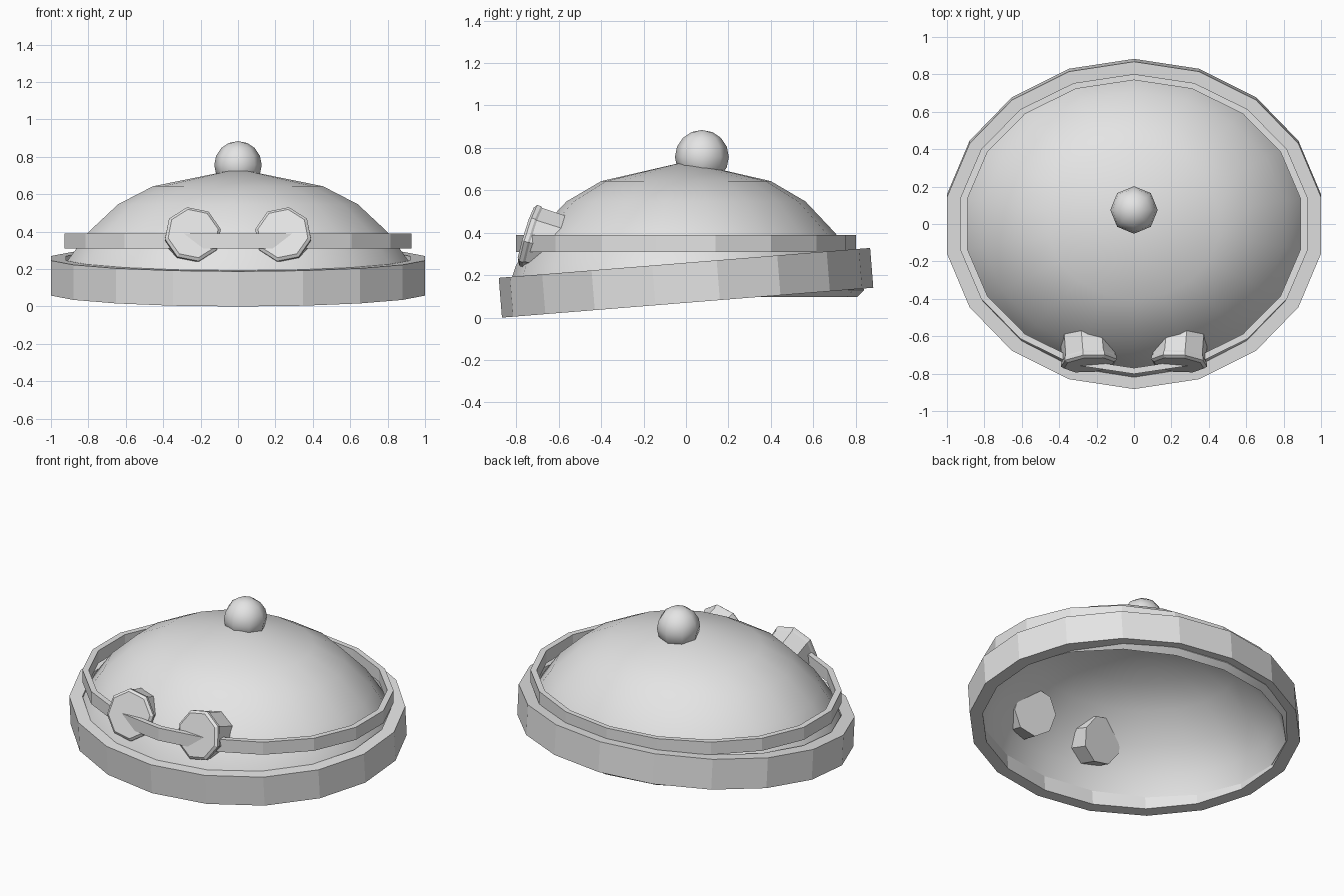
import bpy, bmesh, math
from mathutils import Matrix, Vector

if "Cube" in bpy.data.objects:
    bpy.data.objects.remove(bpy.data.objects["Cube"])

SIDES = 18
Y_SCALE = 0.867

grey = bpy.data.materials.new("light grey")
grey.diffuse_color = (0.78, 0.78, 0.78, 1)
grey.use_nodes = True
grey.node_tree.nodes["Principled BSDF"].inputs["Base Color"].default_value = grey.diffuse_color


def finish(bm, name, smooth=False):
    bmesh.ops.remove_doubles(bm, verts=bm.verts, dist=1e-5)
    bmesh.ops.recalc_face_normals(bm, faces=bm.faces)
    mesh = bpy.data.meshes.new(name)
    bm.to_mesh(mesh)
    bm.free()
    mesh.materials.append(grey)
    for p in mesh.polygons:
        p.use_smooth = smooth
    if smooth:
        mesh.set_sharp_from_angle(angle=math.radians(50))
    obj = bpy.data.objects.new(name, mesh)
    bpy.context.collection.objects.link(obj)
    return obj


def lathe(name, profile, sides, closed=False, start=math.pi / 2, sy=1.0,
          matrix=Matrix(), smooth=False):
    """Spin (radius, height) points about z, then squash y and place."""
    bm = bmesh.new()
    rings = []
    for r, z in profile:
        ring = []
        for i in range(sides):
            a = start + 2 * math.pi * i / sides
            ring.append(bm.verts.new((r * math.cos(a), sy * r * math.sin(a), z)))
        rings.append(ring)
    pairs = list(zip(rings, rings[1:]))
    if closed:
        pairs.append((rings[-1], rings[0]))
    for a, b in pairs:
        for i in range(sides):
            j = (i + 1) % sides
            bm.faces.new((a[i], a[j], b[j], b[i]))
    bmesh.ops.transform(bm, matrix=matrix, verts=bm.verts)
    # collapse points on the axis and drop degenerate faces
    bmesh.ops.dissolve_degenerate(bm, dist=1e-5, edges=bm.edges)
    return finish(bm, name, smooth)


# Cap shell with thickness: outer skin, rim, inner skin
lathe("dome", [(0, 0.735), (0.461, 0.643), (0.65, 0.547), (0.815, 0.395),
               (0.925, 0.245), (0.968, 0.13), (0.932, 0.097),
               (0.892, 0.222), (0.785, 0.365), (0.628, 0.512),
               (0.449, 0.605), (0, 0.697)],
      SIDES, sy=Y_SCALE, smooth=True)

# Thick brim, tipped down at the front
tilt = Matrix.Translation((0, 0, 0.166)) @ Matrix.Rotation(math.radians(4.6), 4, 'X')
lathe("brim_band", [(1.015, -0.096), (1.015, 0.092), (0.935, 0.092), (0.935, -0.096)],
      SIDES, closed=True, sy=0.865, matrix=tilt)

# Level goggle strap around the dome
lathe("goggle_strap", [(0.943, 0.31), (0.943, 0.39), (0.905, 0.39), (0.905, 0.31)],
      SIDES, closed=True, sy=0.85)

# Goggles: octagonal cups with a chamfered rim, turned slightly inward
for side, s in (("left", -1), ("right", 1)):
    front = Vector((-0.08 * s, -0.957, 0.29)).normalized()
    right = Vector((0, 0, 1)).cross(front).normalized()
    up = front.cross(right)
    turn = Matrix((right, up, front)).transposed().to_4x4()
    roll = Matrix.Rotation(math.radians(12) * s, 4, 'Z')
    place = Matrix.Translation((0.24 * s, -0.754, 0.39)) @ turn @ roll
    lathe(side + "_goggle",
          [(0, -0.178), (0.143, -0.178), (0.146, -0.04), (0.153, -0.03),
           (0.153, -0.012), (0.137, 0), (0, 0)],
          8, start=math.pi / 8, matrix=place)

# Round bobble on top
bm = bmesh.new()
bmesh.ops.create_uvsphere(bm, u_segments=8, v_segments=8, radius=0.127,
                          matrix=Matrix.Translation((0, 0.075, 0.757)))
finish(bm, "bobble", smooth=True)
